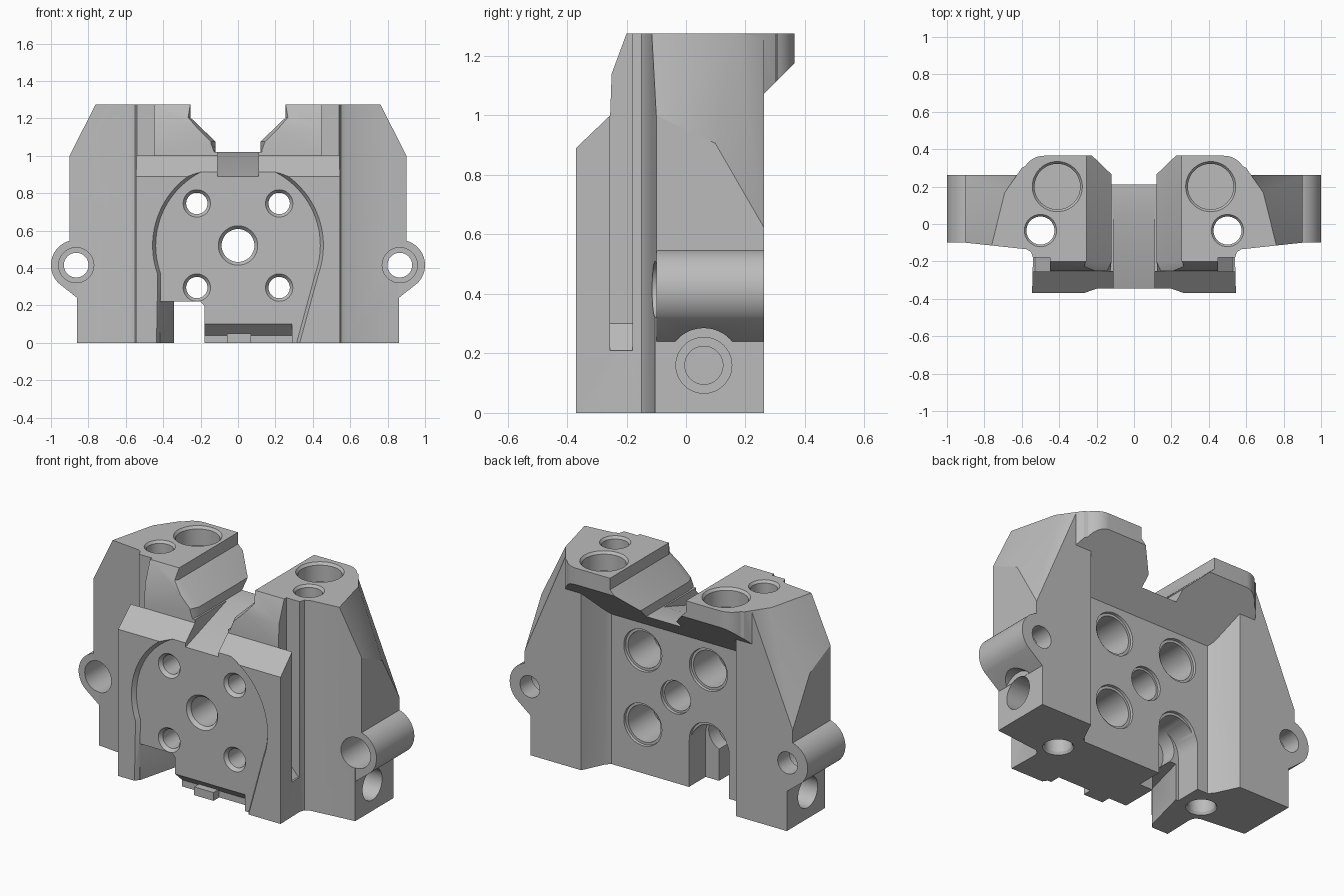
import bpy, bmesh, math
from mathutils import Vector

cube = bpy.data.objects.get("Cube")
if cube:
    bpy.data.objects.remove(cube, do_unlink=True)

metal = bpy.data.materials.new("plain_grey")
metal.use_nodes = True
GREY = (0.5, 0.5, 0.5, 1)
metal.diffuse_color = GREY
metal.node_tree.nodes["Principled BSDF"].inputs["Base Color"].default_value = GREY

TOP = 1.275


def place(axis, p, t):
    # 2D point p at distance t along the axis
    return {"x": (t, p[0], p[1]), "y": (p[0], t, p[1]), "z": (p[0], p[1], t)}[axis]


def finish(name, bm):
    bmesh.ops.recalc_face_normals(bm, faces=bm.faces)
    mesh = bpy.data.meshes.new(name)
    bm.to_mesh(mesh)
    bm.free()
    mesh.materials.append(metal)
    ob = bpy.data.objects.new(name, mesh)
    bpy.context.scene.collection.objects.link(ob)
    return ob


def loft(name, axis, a, b, pts, pts_b=None, planes=()):
    # prism between two matching outlines, trimmed by (point, normal) planes
    bm = bmesh.new()
    lo = [bm.verts.new(place(axis, p, a)) for p in pts]
    hi = [bm.verts.new(place(axis, p, b)) for p in (pts_b or pts)]
    bm.faces.new(lo)
    bm.faces.new(hi)
    for i in range(len(lo)):
        j = (i + 1) % len(lo)
        bm.faces.new((lo[i], lo[j], hi[j], hi[i]))
    for co, no in planes:
        geom = bm.verts[:] + bm.edges[:] + bm.faces[:]
        cut = bmesh.ops.bisect_plane(bm, geom=geom, plane_co=co, plane_no=no, clear_outer=True)
        edges = [e for e in cut["geom_cut"] if isinstance(e, bmesh.types.BMEdge)]
        bmesh.ops.holes_fill(bm, edges=edges)
    return finish(name, bm)


def arc(cx, cy, r, start, end, n=32, ry=None):
    angles = [math.radians(start + (end - start) * i / n) for i in range(n + 1)]
    return [(cx + r * math.cos(t), cy + (ry or r) * math.sin(t)) for t in angles]


def rect(x0, y0, x1, y1):
    return [(x0, y0), (x1, y0), (x1, y1), (x0, y1)]


def flip(pts, s):
    return [(s * x, y) for x, y in pts]


def combine(target, tool, op):
    mod = target.modifiers.new(op, "BOOLEAN")
    mod.operation, mod.solver, mod.object = op, "EXACT", tool
    bpy.context.view_layer.objects.active = target
    bpy.ops.object.modifier_apply(modifier=mod.name)
    bpy.data.objects.remove(tool, do_unlink=True)


def cut(tool):
    combine(body, tool, "DIFFERENCE")


def drill(axis, c, r, a, b, r2=None):
    ring = arc(*c, r, 0, 360, 48)[:-1]
    ring_b = arc(*c, r2 or r, 0, 360, 48)[:-1]
    cut(loft("drill", axis, a, b, ring, ring_b))


# centre block: side profile trimmed by its plan outline
profile = [(-.37, 0), (.1, 0), (.1, .91), (.365, 1.175), (.365, TOP), (-.2, TOP),
           (-.25, 1.14), (-.255, 1), (-.37, .89)]
body = loft("housing_body", "x", -.8, .8, profile)
half = [(.545, -.37), (.54, -.18), (.55, -.15), (.575, -.135), (.64, -.125), (.69, .17), (.6, .3)]
half += arc(.48, .245, .12, 32, 90, 10)
plan = half + flip(half[::-1], -1)
combine(body, loft("plan", "z", -.1, 1.5, plan), "INTERSECT")

# side pillars with sloped shoulders and cross lugs
foot = [(.4, .09), (.43, .1), (.455, .125), (.52, .262), (.9, .262), (.9, -.1), (.575, -.135), (.4, -.13)]
lug = [(.7, .55), (.865, .55)] + arc(.865, .415, .135, 88, -45, 32) + [(.86, .24), (.7, .24)]
for s in (1, -1):
    shoulder = (Vector((s * .76, -.11, TOP)), Vector((s * .077, .019, .04)))
    rear = (Vector((s * .62, .265, TOP)), Vector((s * .061, .045, .026)))
    pillar = loft("pillar", "z", 0, TOP, flip(foot, s), planes=(shoulder, rear))
    combine(pillar, loft("foot_step", "y", -.5, .5, flip(rect(.86, -.1, 1, .4), s)), "DIFFERENCE")
    combine(body, pillar, "UNION")
    combine(body, loft("lug", "y", -.1, .262, flip(lug, s)), "UNION")


# saddle notch between the towers, with a bevelled front edge
def saddle(d):
    side = [(.12 + d * .3, 1.02), (.12 + d, 1.075), (.255 + d, 1.205), (.255 + d, 1.4)]
    return side + flip(side[::-1], -1)


cut(loft("saddle", "y", -.5, .5, saddle(0)))
cut(loft("saddle_bevel", "y", -.265, -.2, saddle(.03), saddle(0)))
cut(loft("ramp", "x", -.11, .11, [(.05, 1.02), (-.4, .87), (-.4, 1.1), (.05, 1.1)]))

# round recess in the front face
outline = [(.3, -.05)] + arc(0, .52, .44, -20, 200, 56) + [(-.42, -.05)]
wide = [(.32, -.05)] + arc(0, .52, .46, -20, 200, 56) + [(-.44, -.05)]
cut(loft("front_recess", "y", -.345, -.375, outline, wide))

# underside step with a small tab
step = [(-.4, .115), (-.345, .1), (-.28, .04), (-.28, -.1), (-.4, -.1)]
cut(loft("lower_step", "x", -.18, .29, step))
combine(body, loft("tab", "x", -.06, .07, rect(-.335, 0, -.25, .05)), "UNION")

# side opening at the bottom and its arched rear pocket
inner = [(-.34, -.1), (-.18, -.1), (-.18, .2), (-.2, .22), (-.34, .22)]
mouth = [(-.43, -.1)] + inner[1:4] + [(-.43, .22)]
cut(loft("opening", "y", -.4, -.05, mouth, inner))
cut(loft("opening_rear", "y", -.06, .3, inner))
pocket = [(-.36, -.1), (-.09, -.1)] + arc(-.225, .265, .135, 0, 180)
cut(loft("pocket", "y", -.06, .2, pocket))

# front bores: centre hole and four bolt holes with rear counterbores
drill("y", (0, .52), .088, -.5, .3)
drill("y", (0, .52), .106, -.346, -.325, .088)
drill("y", (0, .52), .1, .08, .2)
for x in (-.22, .22):
    for z in (.295, .745):
        drill("y", (x, z), .057, -.5, .3)
        drill("y", (x, z), .074, -.346, -.325, .057)
        drill("y", (x, z), .11, -.15, .2)
        drill("y", (x, z), .125, .085, .102, .128)

for s in (1, -1):
    # tall side slots with a ramped floor
    slot = [(.6, .21), (.53, .21), (.45, .3), (.45, 1.4), (.6, 1.4)]
    cut(loft("slot", "y", -.255, -.18, flip(slot, s)))
    # vertical bores
    drill("z", (s * .5, -.035), .075, -.1, 1.5)
    drill("z", (s * .5, -.035), .075, 1.26, 1.28, .09)
    drill("z", (s * .5, -.035), .09, -.01, .015, .075)
    drill("z", (s * .41, .2), .122, 1.16, 1.4)
    drill("z", (s * .41, .2), .122, 1.26, 1.28, .138)
    # lug bores
    drill("y", (s * .865, .415), .066, -.3, .4)
    drill("y", (s * .865, .415), .094, -.3, .15)
    # side bolt seats
    drill("x", (.06, .16), .125, s * .861, s * 1.1)
    drill("x", (.06, .16), .094, s * .7, s * 1.1)
    drill("x", (.06, .16), .064, s * .62, s * 1.1)

# smooth curved walls, keep machined edges crisp
for ob in bpy.context.selected_objects:
    ob.select_set(False)
body.select_set(True)
bpy.context.view_layer.objects.active = body
bpy.ops.object.shade_smooth_by_angle(angle=math.radians(25))
